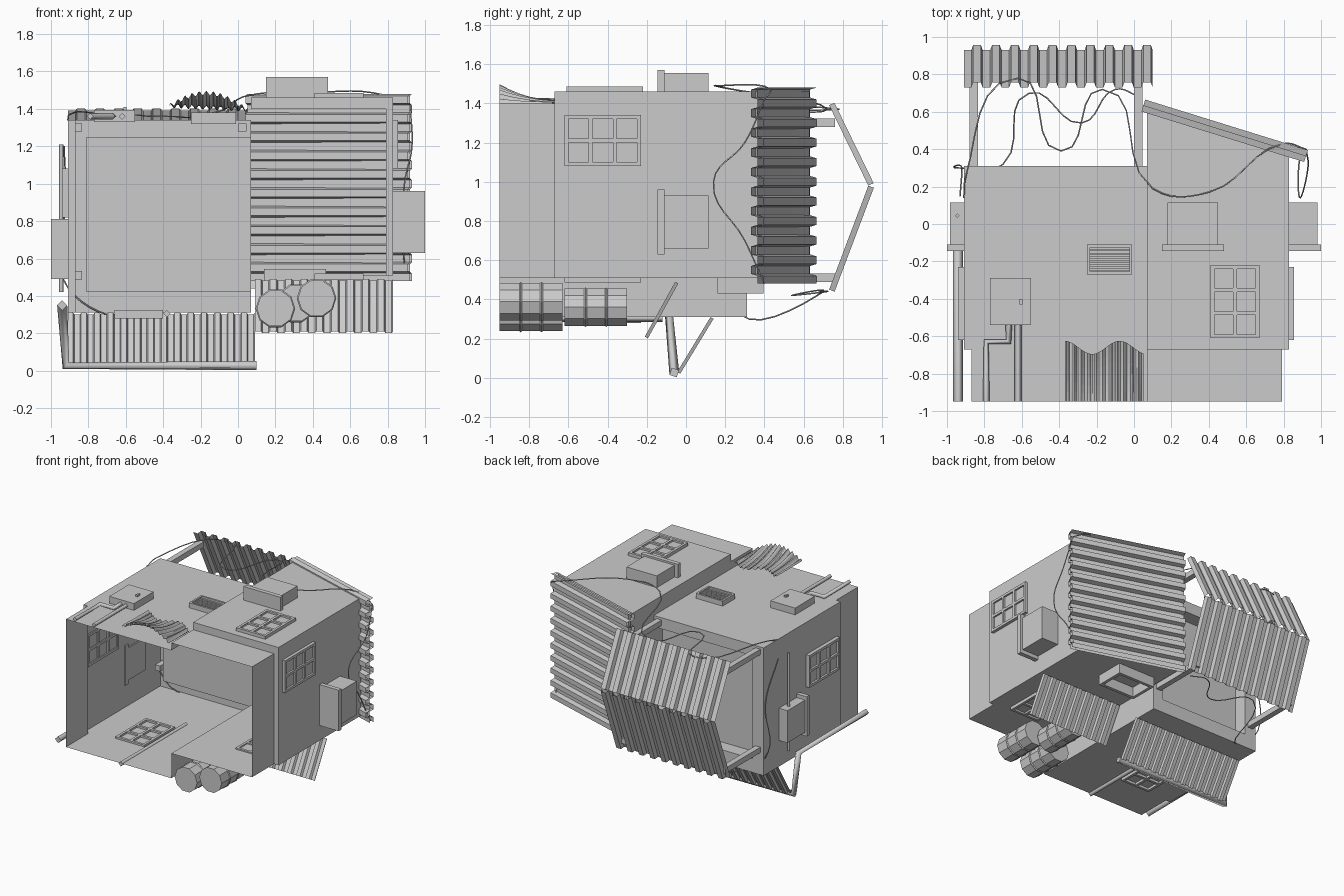
import bpy, bmesh, math
from mathutils import Vector


def mesh(name, verts, faces, weld=False):
    me = bpy.data.meshes.new(name)
    me.from_pydata([tuple(v) for v in verts], [], faces)
    if weld:
        bm = bmesh.new()
        bm.from_mesh(me)
        bmesh.ops.remove_doubles(bm, verts=bm.verts, dist=0.0005)
        bmesh.ops.recalc_face_normals(bm, faces=bm.faces)
        bm.to_mesh(me)
        bm.free()
    ob = bpy.data.objects.new(name, me)
    bpy.context.collection.objects.link(ob)
    return ob


def boxes(name, items):
    # each item is x0, x1, y0, y1, z0, z1
    vs, fs = [], []
    for x0, x1, y0, y1, z0, z1 in items:
        n = len(vs)
        vs += [(x, y, z) for z in (z0, z1) for x, y in ((x0, y0), (x1, y0), (x1, y1), (x0, y1))]
        fs += [[n + i for i in f] for f in ((3, 2, 1, 0), (4, 5, 6, 7), (0, 1, 5, 4),
                                            (1, 2, 6, 5), (2, 3, 7, 6), (3, 0, 4, 7))]
    return mesh(name, vs, fs)


def window(name, axis, p0, p1, a0, a1, b0, b1, na, nb):
    # frame with na x nb panes on a wall facing x or z
    bars = []
    for i in range(na + 1):
        a, w = a0 + 0.01 + (a1 - a0 - 0.02) * i / na, 0.01
        bars.append((a - w, a + w, b0, b1, p0, p1))
    for i in range(nb + 1):
        b, w = b0 + 0.01 + (b1 - b0 - 0.02) * i / nb, 0.01
        bars.append((a0, a1, b - w, b + w, p0, p1))
    m = (p0 + p1) / 2
    bars.append((a0, a1, b0, b1, m - 0.003, m + 0.003))
    if axis == 'x':
        bars = [(p, q, a, b, c, d) for a, b, c, d, p, q in bars]
    boxes(name, bars)


def sheet(name, o, u, v, n, h):
    # corrugated sheet: ribs repeat along u and run along v
    o, u, v = Vector(o), Vector(u), Vector(v)
    nor = u.cross(v).normalized() * h
    prof = []
    for i in range(n):
        prof += [((i + t) / n, k) for t, k in ((0, 0), (0.4, 0), (0.5, 1), (0.9, 1))]
    prof.append((1, 0))
    vs = [o + u * t + nor * k + v * s for t, k in prof for s in (0, 1)]
    return mesh(name, vs, [(2 * i, 2 * i + 2, 2 * i + 3, 2 * i + 1) for i in range(len(prof) - 1)])


def tube(name, pts, r, kind='POLY', res=0):
    cu = bpy.data.curves.new(name, 'CURVE')
    cu.dimensions = '3D'
    cu.bevel_depth, cu.bevel_resolution, cu.use_fill_caps = r, res, True
    cu.resolution_u = 6
    sp = cu.splines.new('POLY' if kind == 'POLY' else 'BEZIER')
    if kind == 'POLY':
        sp.points.add(len(pts) - 1)
        for p, c in zip(sp.points, pts):
            p.co = (*c, 1)
    else:
        sp.bezier_points.add(len(pts) - 1)
        for p, c in zip(sp.bezier_points, pts):
            p.co = c
            p.handle_left_type = p.handle_right_type = 'AUTO'
    ob = bpy.data.objects.new(name, cu)
    bpy.context.collection.objects.link(ob)


# house shell, open toward the front
V, F = [], []


def poly(*pts):
    F.append(list(range(len(V), len(V) + len(pts))))
    V.extend(pts)


def rx(x, y0, y1, z0, z1):
    poly((x, y0, z0), (x, y1, z0), (x, y1, z1), (x, y0, z1))


def ry(y, x0, x1, z0, z1):
    poly((x0, y, z0), (x1, y, z0), (x1, y, z1), (x0, y, z1))


def rz(z, x0, x1, y0, y1):
    poly((x0, y0, z), (x1, y0, z), (x1, y1, z), (x0, y1, z))


for z in (0.31, 1.34):
    rz(z, -0.91, 0.07, -0.67, 0.31)
    rz(z, -0.87, 0.07, -0.95, -0.67)
rx(-0.91, -0.67, 0.31, 0.31, 1.34)
rx(-0.87, -0.95, -0.67, 0.31, 1.34)
ry(-0.67, -0.91, -0.87, 0.31, 1.34)
rx(0.07, -0.95, 0.31, 0.31, 0.51)
# rim and sunken panel of the flat roof
ry(0.31, -0.91, -0.81, 0.31, 1.34)
ry(0.31, -0.81, 0.07, 0.31, 0.42)
ry(0.31, -0.81, 0.07, 1.25, 1.34)
ry(0.20, -0.81, 0.07, 0.42, 1.25)
rx(-0.81, 0.20, 0.31, 0.42, 1.25)
rz(0.42, -0.81, 0.07, 0.20, 0.31)
rz(1.25, -0.81, 0.07, 0.20, 0.31)
# taller half with sloped end
for z in (0.51, 1.46):
    poly((0.07, -0.67, z), (0.83, -0.67, z), (0.83, 0.38, z), (0.07, 0.63, z))
rx(0.83, -0.67, 0.38, 0.51, 1.46)
rx(0.07, 0.20, 0.63, 0.51, 1.46)
rx(0.07, -0.67, 0.20, 1.34, 1.46)
poly((0.07, 0.63, 0.51), (0.83, 0.38, 0.51), (0.83, 0.38, 1.46), (0.07, 0.63, 1.46))
rz(0.51, 0.07, 0.79, -0.95, -0.67)
rz(1.40, 0.07, 0.79, -0.95, -0.67)
rx(0.79, -0.95, -0.67, 0.51, 1.40)
rx(0.07, -0.95, -0.67, 1.34, 1.40)
ry(-0.67, 0.79, 0.83, 0.51, 1.46)
ry(-0.67, 0.07, 0.79, 1.40, 1.46)
mesh("house_shell", V, F, True)
boxes("roof_corner_block", [(-0.02, 0.07, 0.2, 0.31, 0.42, 0.6)])

# windows
window("top_window", 'z', 1.45, 1.485, 0.41, 0.67, -0.61, -0.22, 2, 3)
window("right_window", 'x', 0.82, 0.855, -0.62, -0.23, 1.08, 1.34, 3, 2)
window("left_window", 'x', -0.94, -0.90, -0.62, -0.23, 0.82, 1.08, 3, 2)
window("lower_window", 'z', 0.28, 0.325, -0.66, -0.40, -0.62, -0.23, 2, 3)
window("under_window", 'z', 0.485, 0.52, 0.41, 0.67, -0.62, -0.23, 2, 3)

# wall boxes, each with a flange
boxes("right_wall_box", [(0.82, 0.98, -0.11, 0.115, 0.66, 0.93), (0.82, 1.0, -0.145, -0.11, 0.63, 0.96)])
boxes("left_wall_box", [(-0.985, -0.90, -0.11, 0.115, 0.52, 0.78), (-1.0, -0.90, -0.145, -0.11, 0.49, 0.81)])
boxes("top_wall_box", [(0.18, 0.45, -0.11, 0.115, 1.45, 1.555), (0.15, 0.48, -0.145, -0.11, 1.45, 1.57)])
boxes("under_frame", [(0.14, 0.47, 0.16, 0.185, 0.43, 0.545), (0.14, 0.47, 0.37, 0.395, 0.43, 0.545),
                      (0.14, 0.165, 0.16, 0.395, 0.43, 0.545), (0.445, 0.47, 0.16, 0.395, 0.43, 0.545)])

# meter box and slatted vent
boxes("meter_box", [(-0.77, -0.55, -0.54, -0.29, 1.33, 1.395), (-0.612, -0.595, -0.43, -0.40, 1.39, 1.41)])
vent = [(-0.25, -0.01, -0.27, -0.255, 1.32, 1.38), (-0.25, -0.01, -0.125, -0.11, 1.32, 1.38),
        (-0.25, -0.235, -0.27, -0.11, 1.32, 1.38), (-0.025, -0.01, -0.27, -0.11, 1.32, 1.38)]
vent += [(-0.24, -0.02, -0.25 + 0.021 * i, -0.238 + 0.021 * i, 1.35, 1.37) for i in range(6)]
boxes("vent", vent)

# pipes
tube("pipe_straight", [(-0.62, -0.95, 1.36), (-0.62, -0.54, 1.36)], 0.018)
tube("pipe_bent", [(-0.79, -0.95, 1.36), (-0.79, -0.63, 1.36), (-0.67, -0.63, 1.36), (-0.67, -0.54, 1.36)], 0.018)
tube("gutter_pipe", [(-0.94, -0.95, 0.35), (-0.94, -0.09, 0.35), (-0.92, -0.06, 0.027), (0.10, -0.06, 0.027)], 0.027)
tube("lower_pipe", [(-0.38, -0.95, 0.305), (-0.38, -0.12, 0.305)], 0.02)
tube("wall_conduit", [(-0.945, 0.045, 0.42), (-0.945, 0.045, 1.21)], 0.012)

# corrugated roof, gable canopy and awnings
sheet("sloped_roof", (0.05, 0.635, 0.48), (0, 0, 1.0), (0.87, -0.27, 0), 10, -0.035)
sheet("sloped_roof_upper", (0.06, 0.665, 0.48), (0, 0, 1.0), (0.87, -0.27, 0), 10, -0.035)
for nm, z in (("upper", 1.39), ("lower", 0.45)):
    s = 1 if z < 1 else -1
    sheet("canopy_" + nm, (-0.91, 0.73, z), (1.01, 0, 0), (0, 0.2, 0.98 - z), 10, -0.03 * s)
    zp = 1.3 if z > 1 else 0.51
    boxes("canopy_posts_" + nm, [(x, x + 0.045, 0.2, 0.76, zp - 0.022, zp + 0.022) for x in (-0.88, 0.0)])
sheet("lower_awning", (-0.91, 0.125, 0.31), (1.0, 0, 0), (0, -0.17, -0.28), 14, 0.018)
sheet("side_awning", (0.09, -0.055, 0.49), (0.74, 0, 0), (0, -0.155, -0.28), 9, 0.018)

# loose bent sheet
nu, nv = 48, 6
lv = []
for i in range(nu + 1):
    u = i / nu
    for j in range(nv + 1):
        v = j / nv
        y1 = -0.66 + 0.035 * math.cos(u * 9)
        lv.append((-0.37 + 0.42 * u, -0.95 + (y1 + 0.95) * v,
                   1.395 + 0.012 * math.sin(u * math.tau * 11) + 0.08 * (1 - v) ** 2 * math.sin(math.pi * u)
                   + 0.02 * (1 - u)))
mesh("loose_sheet", lv, [(i * (nv + 1) + j, (i + 1) * (nv + 1) + j, (i + 1) * (nv + 1) + j + 1,
                          i * (nv + 1) + j + 1) for i in range(nu) for j in range(nv)])

# ten-sided barrels with raised hoops
for k, (x, z, y0) in enumerate(((0.2, 0.333, -0.95), (0.42, 0.388, -0.95), (0.31, 0.36, -0.62))):
    rings = [(0, 0.1), (0.1, 0.1), (0.107, 0.106), (0.114, 0.1), (0.206, 0.1), (0.213, 0.106), (0.22, 0.1), (0.32, 0.1)]
    bv = [(x + r * math.cos(a * math.tau / 10), y0 + d, z + r * math.sin(a * math.tau / 10))
          for d, r in rings for a in range(10)]
    bf = [(10 * i + a, 10 * i + (a + 1) % 10, 10 * i + 10 + (a + 1) % 10, 10 * i + 10 + a)
          for i in range(7) for a in range(10)]
    mesh("barrel_%d" % (k + 1), bv, bf + [list(range(10)), list(range(70, 80))], True)

# hanging cables
tube("top_cable", [(-0.91, 0.14, 1.34), (-0.9, 0.25, 1.37), (-0.62, 0.78, 1.37), (-0.39, 0.39, 1.36),
                   (-0.17, 0.72, 1.37), (0.1, 0.19, 1.48), (0.4, 0.17, 1.49), (0.8, 0.43, 1.47), (0.92, 0.4, 1.42)],
     0.004, 'B', 1)
tube("right_cable", [(0.92, 0.4, 1.42), (0.93, 0.3, 1.2), (0.89, 0.14, 1.0), (0.88, 0.3, 0.7), (0.9, 0.4, 0.48)],
     0.004, 'B', 1)
tube("left_cable", [(-0.93, 0.15, 1.2), (-0.92, 0.3, 0.9), (-0.94, 0.3, 0.5), (-0.7, 0.32, 0.3), (-0.56, 0.7, 0.44),
                    (-0.28, 0.54, 0.42), (-0.1, 0.72, 0.44), (0.03, 0.68, 0.44)], 0.004, 'B', 1)
